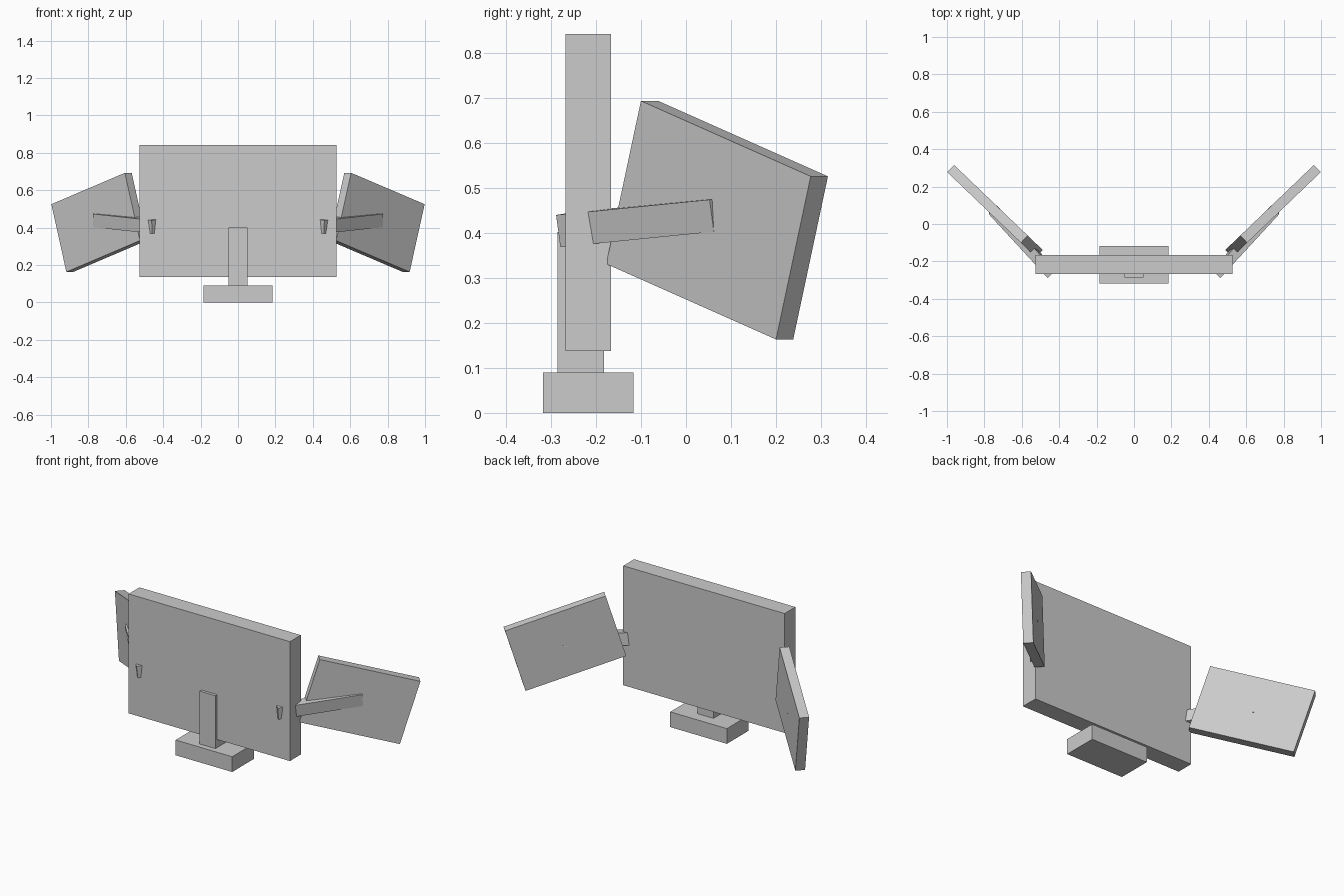
import bpy
from math import radians
from mathutils import Euler

cube = bpy.data.objects.get("Cube")
if cube:
    bpy.data.objects.remove(cube, do_unlink=True)

# One plain grey for everything
grey = bpy.data.materials.new("plain_grey")
grey.use_nodes = True
colour = (0.6, 0.6, 0.6, 1)
grey.diffuse_color = colour
for node in grey.node_tree.nodes:
    if node.type == 'BSDF_PRINCIPLED':
        node.inputs["Base Color"].default_value = colour


def box(name, centre, size, roll=0, pitch=0, yaw=0):
    """Add a box turned about its own x, then y, then z."""
    bpy.ops.mesh.primitive_cube_add(size=1, location=centre)
    ob = bpy.context.object
    ob.name = name
    ob.scale = size
    ob.rotation_euler = Euler((radians(roll), radians(pitch), radians(yaw)))
    ob.data.materials.append(grey)
    return ob


# Stand and main screen
box("base", (0, -0.2175, 0.045), (0.37, 0.201, 0.09))
box("stand_post", (0, -0.2335, 0.236), (0.104, 0.103, 0.332))
box("main_screen", (0, -0.2175, 0.4895), (1.054, 0.101, 0.705))

# Tilted side screens and the arms that carry them
for side, s in (("left", 1), ("right", -1)):
    box(side + "_screen", (s * 0.743, 0.069, 0.428), (0.57, 0.053, 0.379),
        pitch=s * 17.1, yaw=s * 43.8)
    box(side + "_arm", (s * 0.5975, -0.095, 0.424), (0.465, 0.055, 0.072),
        roll=6.6, pitch=s * -4.2, yaw=s * 47.3)
